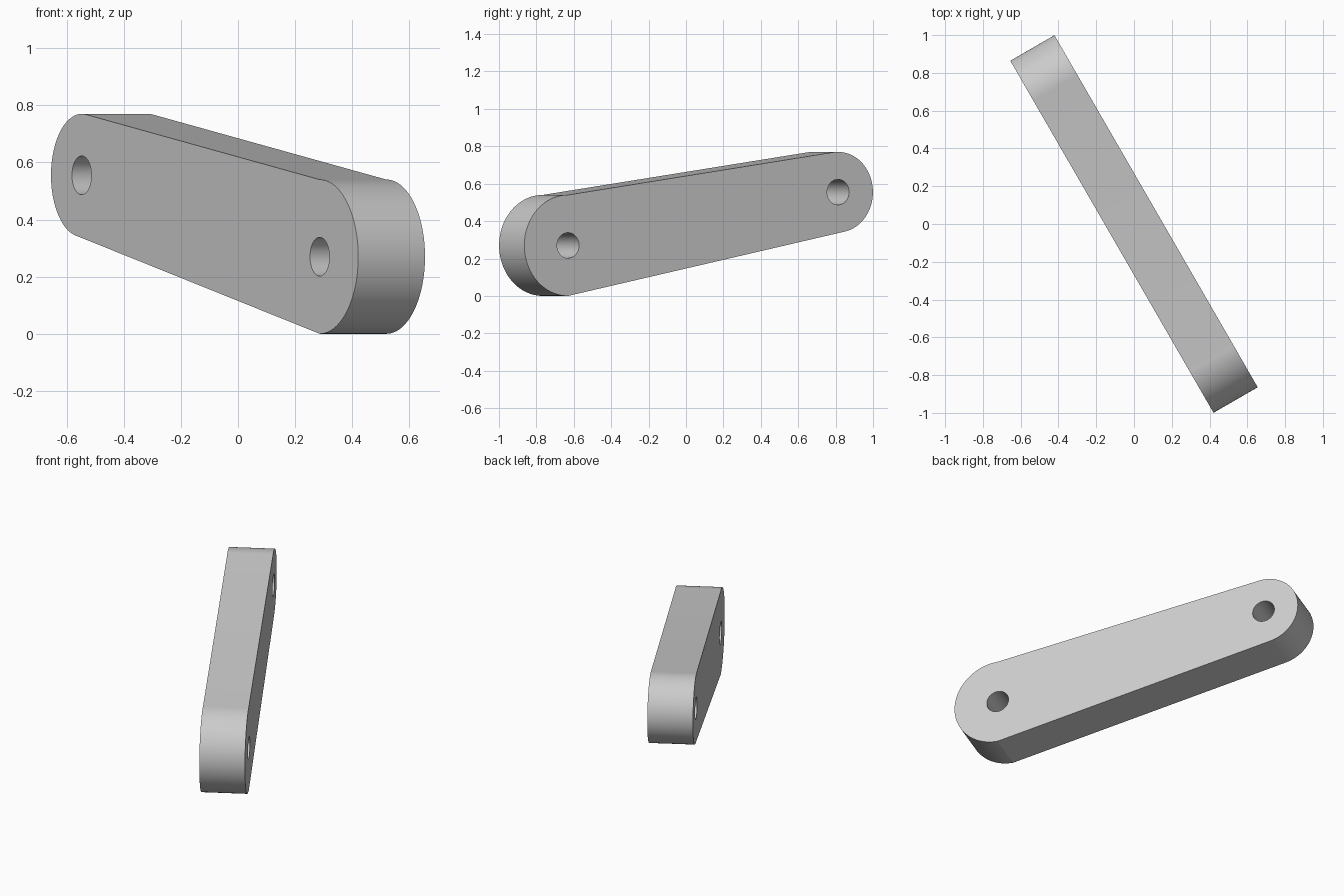
import bpy
import bmesh
from math import cos, sin, radians
from mathutils import Matrix, Vector

default_cube = bpy.data.objects.get("Cube")
if default_cube:
    bpy.data.objects.remove(default_cube, do_unlink=True)

THICKNESS = 0.27
HOLE_RADIUS = 0.068
BIG_END = (0.806, 0.27, 0.27)      # along, height, radius
SMALL_END = (-0.861, 0.555, 0.215)

# Frame of the link: length, height and thickness directions
length = Vector((0.5, -sin(radians(60)), 0))
up = Vector((0, 0, 1))
frame = Matrix((length, up, length.cross(up))).transposed().to_4x4()

grey = bpy.data.materials.new("plain_grey")
grey.use_nodes = True
grey.diffuse_color = (0.6, 0.6, 0.6, 1)
grey.node_tree.nodes["Principled BSDF"].inputs["Base Color"].default_value = (0.6, 0.6, 0.6, 1)


def arc(end, start, stop, steps):
    u, h, r = end
    angles = [radians(start + (stop - start) * i / steps) for i in range(steps + 1)]
    return [(u + r * cos(a), h + r * sin(a)) for a in angles]


def prism(name, outline, depth):
    """Extrude a closed outline evenly about the middle plane."""
    bm = bmesh.new()
    face = bm.faces.new([bm.verts.new((u, h, -depth / 2)) for u, h in outline])
    ext = bmesh.ops.extrude_face_region(bm, geom=[face])
    moved = [g for g in ext["geom"] if isinstance(g, bmesh.types.BMVert)]
    bmesh.ops.translate(bm, verts=moved, vec=(0, 0, depth))
    bmesh.ops.recalc_face_normals(bm, faces=bm.faces)
    bm.transform(frame)
    mesh = bpy.data.meshes.new(name)
    bm.to_mesh(mesh)
    bm.free()
    mesh.materials.append(grey)
    obj = bpy.data.objects.new(name, mesh)
    bpy.context.collection.objects.link(obj)
    return obj


# Tapered link with two rounded ends
link = prism("link_arm", arc(BIG_END, -90, 90, 48) + arc(SMALL_END, 82, 258.5, 48), THICKNESS)

# Pin holes through both ends
bpy.context.view_layer.objects.active = link
link.select_set(True)
for u, h, _ in (BIG_END, SMALL_END):
    cutter = prism("hole_cutter", arc((u, h, HOLE_RADIUS), 0, 354.375, 63), THICKNESS * 2)
    cutter.hide_render = True
    cut = link.modifiers.new("pin_hole", "BOOLEAN")
    cut.operation = "DIFFERENCE"
    cut.solver = "EXACT"
    cut.object = cutter
    bpy.ops.object.modifier_apply(modifier=cut.name)
    bpy.data.objects.remove(cutter, do_unlink=True)

bpy.ops.object.shade_smooth_by_angle(angle=radians(6.5))
